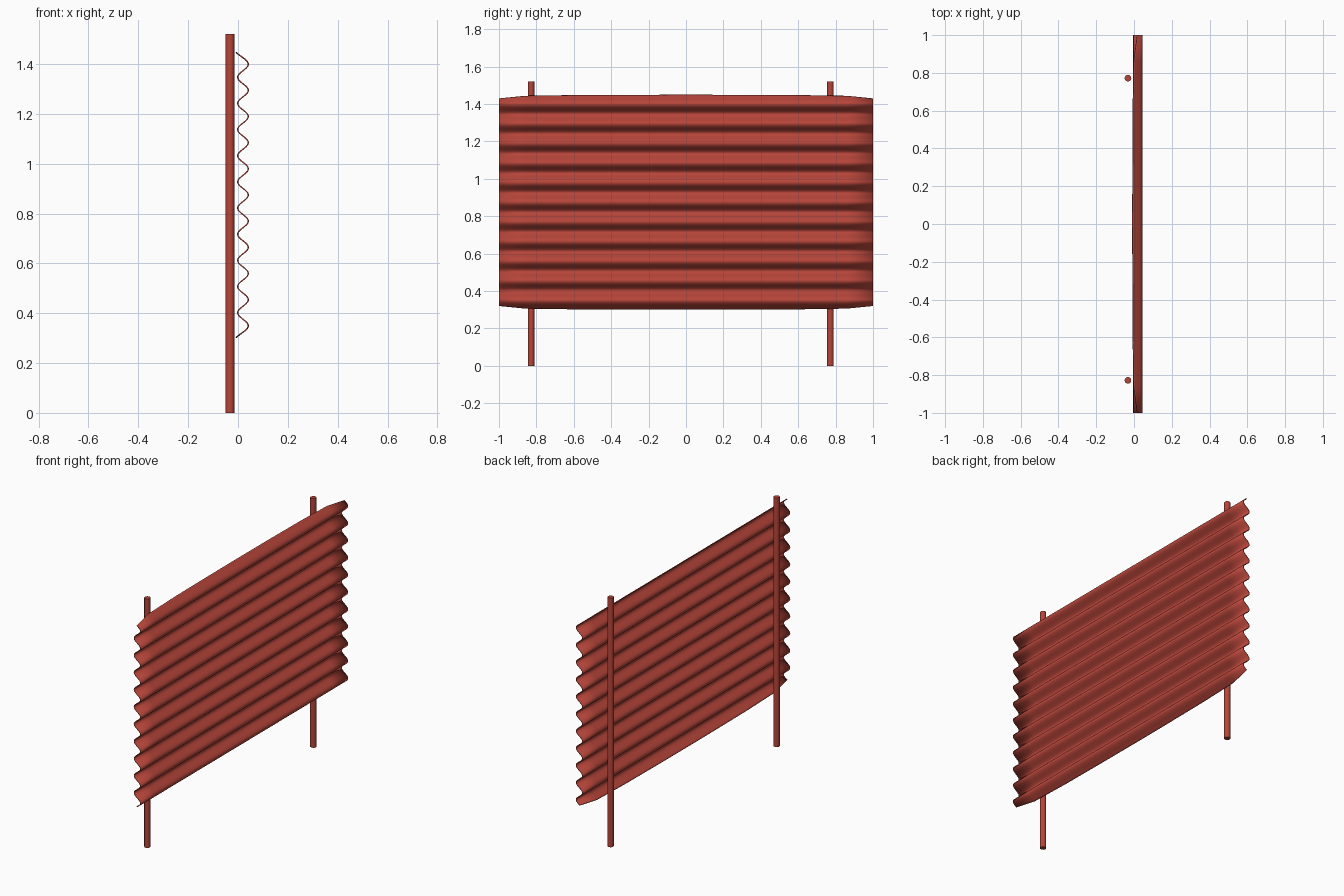
import bpy, bmesh, math

if "Cube" in bpy.data.objects:
    bpy.data.objects.remove(bpy.data.objects["Cube"])

red = bpy.data.materials.new("rust red")
red.diffuse_color = (0.47, 0.06, 0.042, 1)
red.use_nodes = True
red.node_tree.nodes["Principled BSDF"].inputs["Base Color"].default_value = red.diffuse_color

# Corrugated panel: wave profile in z, swept along y, shortened near the ends
MID, HALF, PERIOD, FLAP = 0.8745, 0.573, 0.105, 0.05
STATIONS = [(0, 0), (0.3, 0.0005), (0.6, 0.002), (0.86, 0.006), (1, 0.02)]
rows = [(-y, o) for y, o in reversed(STATIONS[1:])] + STATIONS
SEG = 176


def wave_x(d):
    lip = max(0, (d - HALF + 0.03) / 0.03)
    return 0.02 + 0.0215 * math.cos(2 * math.pi * d / PERIOD) - 0.007 * lip ** 2


def profile(shrink):
    for i in range(SEG + 1):
        t = (2 * i / SEG - 1) * HALF
        d = abs(t)
        start = HALF - FLAP
        if d > start:
            d = start + (d - start) * (FLAP - shrink) / FLAP
        yield wave_x(d), MID + math.copysign(d, t)


bm = bmesh.new()
grid = [[bm.verts.new((x, y, z)) for x, z in profile(o)] for y, o in rows]
for a, b in zip(grid, grid[1:]):
    for i in range(SEG):
        bm.faces.new((a[i], b[i], b[i + 1], a[i + 1]))
me = bpy.data.meshes.new("corrugated_panel")
bm.to_mesh(me)
bm.free()
me.materials.append(red)
for p in me.polygons:
    p.use_smooth = True
panel = bpy.data.objects.new("corrugated_panel", me)
bpy.context.collection.objects.link(panel)
solid = panel.modifiers.new("thickness", 'SOLIDIFY')
solid.thickness = 0.005
solid.offset = 0

# Two round posts behind the panel
for name, y in (("left_post", -0.828), ("right_post", 0.772)):
    bpy.ops.mesh.primitive_cylinder_add(vertices=24, radius=0.0175, depth=1.52,
                                        location=(-0.032, y, 0.76))
    post = bpy.context.object
    post.name = name
    post.data.materials.append(red)
    bpy.ops.object.shade_smooth_by_angle(angle=math.radians(40))
